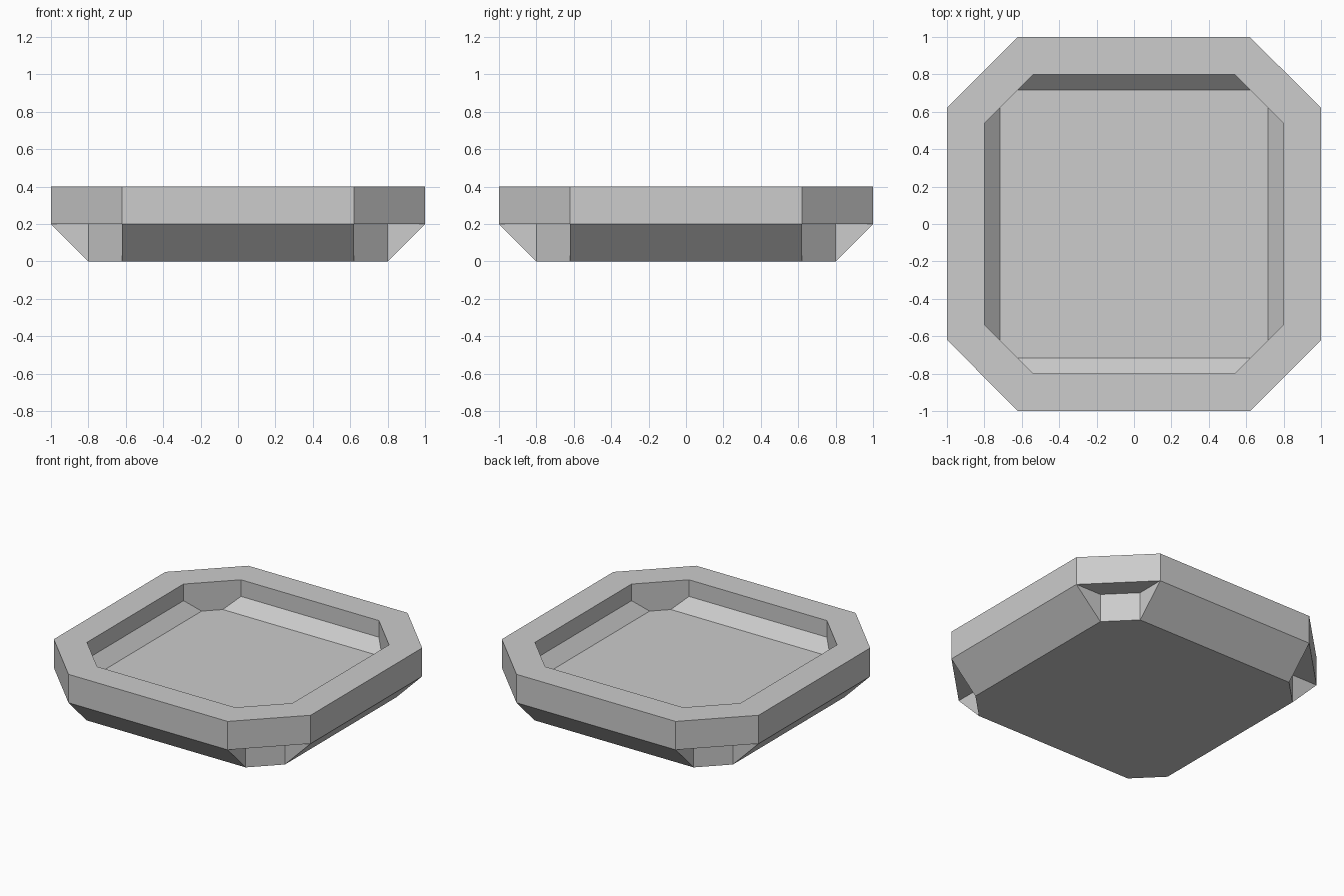
import bpy
import bmesh

if "Cube" in bpy.data.objects:
    bpy.data.objects.remove(bpy.data.objects["Cube"])

bm = bmesh.new()


def ring(a, b, z):
    """Chamfered square: flat sides at distance b, each side 2a long."""
    pts = []
    x1, y1, x2, y2 = b, a, a, b
    for _ in range(4):
        pts += [(x1, y1, z), (x2, y2, z)]
        x1, y1, x2, y2 = -y1, x1, -y2, x2
    return [bm.verts.new(p) for p in pts]


def bridge(r, s):
    for i in range(8):
        j = (i + 1) % 8
        bm.faces.new((r[i], r[j], s[j], s[i]))


base = ring(0.62, 0.8, 0)
shelf = ring(0.62, 0.8, 0.2)
outer_low = ring(0.62, 1, 0.2)
outer_top = ring(0.62, 1, 0.4)
inner_top = ring(0.537, 0.8, 0.4)
inner_low = ring(0.537, 0.8, 0.283)
floor = ring(0.62, 0.717, 0.2)

# Underside, rim, inner walls and inner slopes
bm.faces.new(base[::-1])
bridge(outer_low, outer_top)
bridge(outer_top, inner_top)
bridge(inner_top, inner_low)
bridge(inner_low, floor)
bm.faces.new(floor)

# Lower body: notched upright corners between sloping sides
for i in range(0, 8, 2):
    j, k = i + 1, (i + 2) % 8
    bm.faces.new((base[i], base[j], shelf[j], shelf[i]))
    bm.faces.new((shelf[i], shelf[j], outer_low[j], outer_low[i]))
    bm.faces.new((base[i], shelf[i], outer_low[i]))
    bm.faces.new((base[j], outer_low[j], shelf[j]))
    bm.faces.new((base[j], base[k], outer_low[k], outer_low[j]))

bmesh.ops.recalc_face_normals(bm, faces=bm.faces)
mesh = bpy.data.meshes.new("tray")
bm.to_mesh(mesh)
bm.free()

# Single plain grey
grey = bpy.data.materials.new("light grey")
grey.diffuse_color = (0.604, 0.604, 0.604, 1)
grey.use_nodes = True
grey.node_tree.nodes["Principled BSDF"].inputs["Base Color"].default_value = grey.diffuse_color
mesh.materials.append(grey)
tray = bpy.data.objects.new("tray", mesh)
bpy.context.collection.objects.link(tray)
